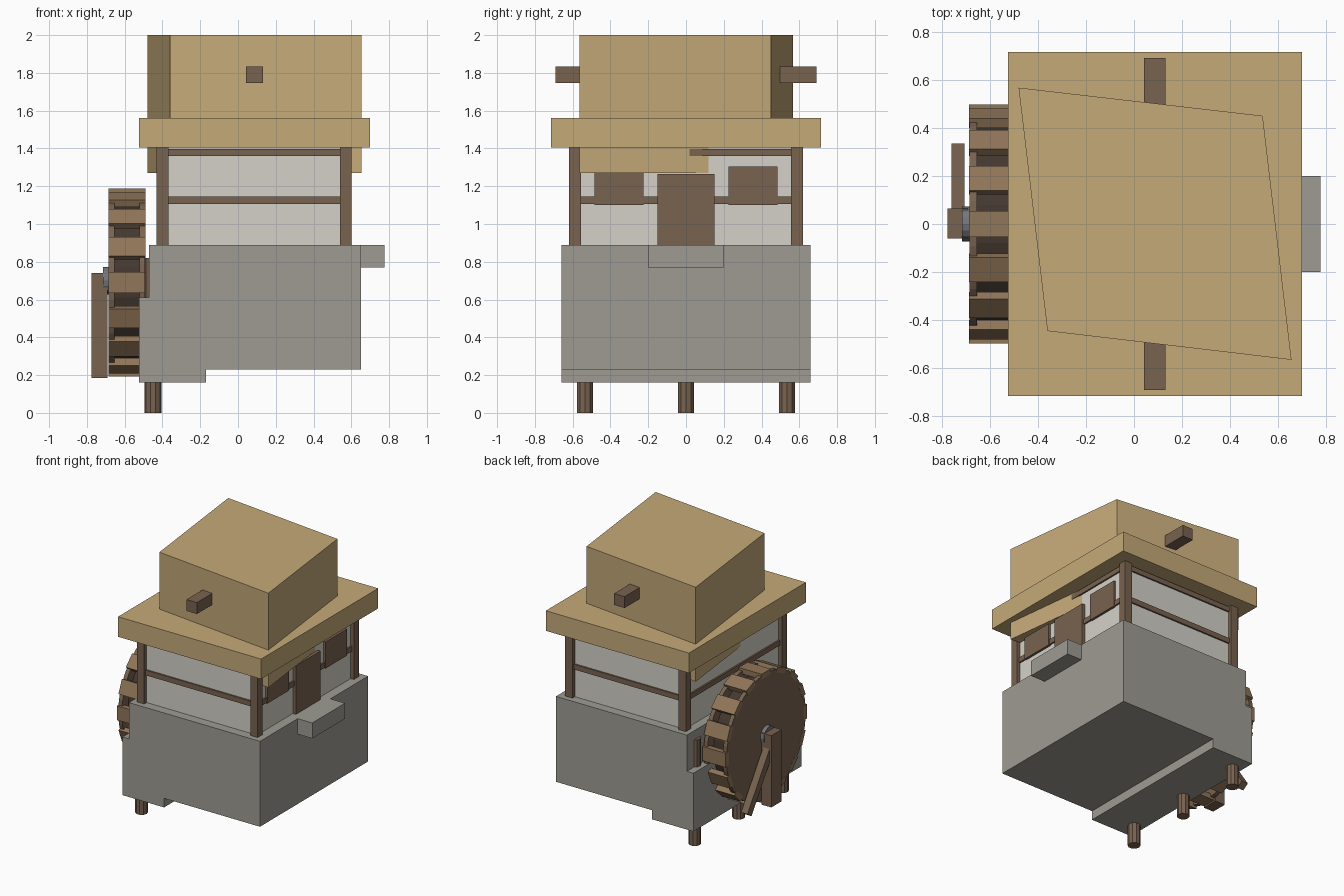
import bpy, math
from mathutils import Vector, Matrix

if "Cube" in bpy.data.objects:
    bpy.data.objects.remove(bpy.data.objects["Cube"])


def mat(name, rgb):
    m = bpy.data.materials.new(name)
    m.diffuse_color = (*rgb, 1)
    m.use_nodes = True
    m.node_tree.nodes["Principled BSDF"].inputs["Base Color"].default_value = m.diffuse_color
    return m


STONE = mat("stone", (0.34, 0.33, 0.29))
WOOD = mat("wood", (0.19, 0.125, 0.08))
SLAT = mat("light_wood", (0.28, 0.18, 0.10))
DARK = mat("dark_wood", (0.06, 0.04, 0.03))
PLASTER = mat("plaster", (0.66, 0.64, 0.58))
THATCH = mat("thatch", (0.56, 0.40, 0.19))
IRON = mat("iron", (0.18, 0.18, 0.20))


def mesh(name, verts, faces, material):
    me = bpy.data.meshes.new(name)
    me.from_pydata(verts, [], faces)
    me.materials.append(material)
    ob = bpy.data.objects.new(name, me)
    bpy.context.collection.objects.link(ob)
    return ob


def prism(name, pts, lo, hi, material, place):
    """Extrude a counter-clockwise 2D profile; place maps (u, v, w) to a point."""
    n = len(pts)
    verts = [place(u, v, w) for w in (lo, hi) for u, v in pts]
    faces = [tuple(reversed(range(n))), tuple(range(n, 2 * n))]
    faces += [(i, (i + 1) % n, n + (i + 1) % n, n + i) for i in range(n)]
    return mesh(name, verts, faces, material)


def up(u, v, w):
    return (u, v, w)


def along_x(u, v, w):
    return (w, u, v)


def box(name, x, y, z, material):
    pts = [(x[0], y[0]), (x[1], y[0]), (x[1], y[1]), (x[0], y[1])]
    return prism(name, pts, *z, material, up)


def circle(cu, cv, r, n):
    return [(cu + r * math.cos(2 * math.pi * i / n), cv + r * math.sin(2 * math.pi * i / n))
            for i in range(n)]


# stone base with a ledge under the wheel, and door step
profile = [(-.525, .16), (-.525, .61), (-.47, .61), (-.47, .89),
           (.65, .89), (.65, .23), (-.17, .23), (-.17, .16)]
prism("stone_base", [(z, x) for x, z in profile], -.66, .66, STONE, lambda u, v, w: (v, w, u))
box("door_step", (.64, .775), (-.2, .2), (.77, .89), STONE)

# piles
for i, y in enumerate((-.535, 0, .535)):
    prism(f"pile_{i}", circle(-.45, y, .045, 10), 0, .82, WOOD, up)

# upper storey: walls, corner posts, beams
box("walls", (-.402, .574), (-.588, .588), (.88, 1.41), PLASTER)
for i, x in enumerate((-.40, .57)):
    for j, y in enumerate((-.5875, .5875)):
        box(f"corner_post_{i}{j}", (x - .031, x + .031), (y - .031, y + .031), (.88, 1.41), WOOD)
for n, z in (("mid", (1.105, 1.145)), ("top", (1.36, 1.398))):
    for side in (-1, 1):
        y = side * .588
        box(f"{n}_beam_y{side}", (-.38, .55), (y - .012, y + .012), z, WOOD)
        x = .086 + side * .488
        box(f"{n}_beam_x{side}", (x - .012, x + .012), (-.57, .57), z, WOOD)

# door and shutters
box("door", (.56, .6), (-.15, .15), (.89, 1.265), WOOD)
for i, y in enumerate((-.355, .355)):
    box(f"shutter_{i}", (.56, .592), (y - .13, y + .13), (1.1, 1.305), WOOD)

# thatched roof: eave slab, skewed upper block, ridge beam
box("eave", (-.525, .698), (-.715, .715), (1.405, 1.56), THATCH)
prism("roof_block", [(-.48, .567), (-.36, -.445), (.655, -.565), (.535, .45)],
      1.27, 2.0, THATCH, up)
box("ridge_beam", (.042, .132), (-.69, .69), (1.747, 1.835), WOOD)

# water wheel: two discs, dark drum, sixteen slats
CZ = .69
prism("wheel_outer_disc", circle(0, CZ, .485, 32), -.685, -.653, WOOD, along_x)
prism("wheel_inner_disc", circle(0, CZ, .485, 32), -.522, -.49, WOOD, along_x)
prism("wheel_drum", circle(0, CZ, .41, 32), -.655, -.52, DARK, along_x)
for i in range(16):
    s = box(f"wheel_slat_{i}", (-.686, -.489), (-.055, .055), (.455, .497), SLAT)
    s.data.transform(Matrix.Translation((0, 0, CZ)) @ Matrix.Rotation(i * math.pi / 8, 4, 'X'))

# axle, bearing post and diagonal brace
prism("axle", circle(0, .7, .072, 16), -.715, -.46, IRON, along_x)
box("bearing_post", (-.775, -.69), (-.06, .065), (.185, .74), WOOD)
a, b = Vector((.03, .63)), Vector((.31, .215))
d = (b - a).normalized() * 1
n = Vector((-d.y, d.x)) * .03
prism("brace", [tuple(p) for p in (a - n, b - n, b + n, a + n)], -.76, -.705, WOOD, along_x)
